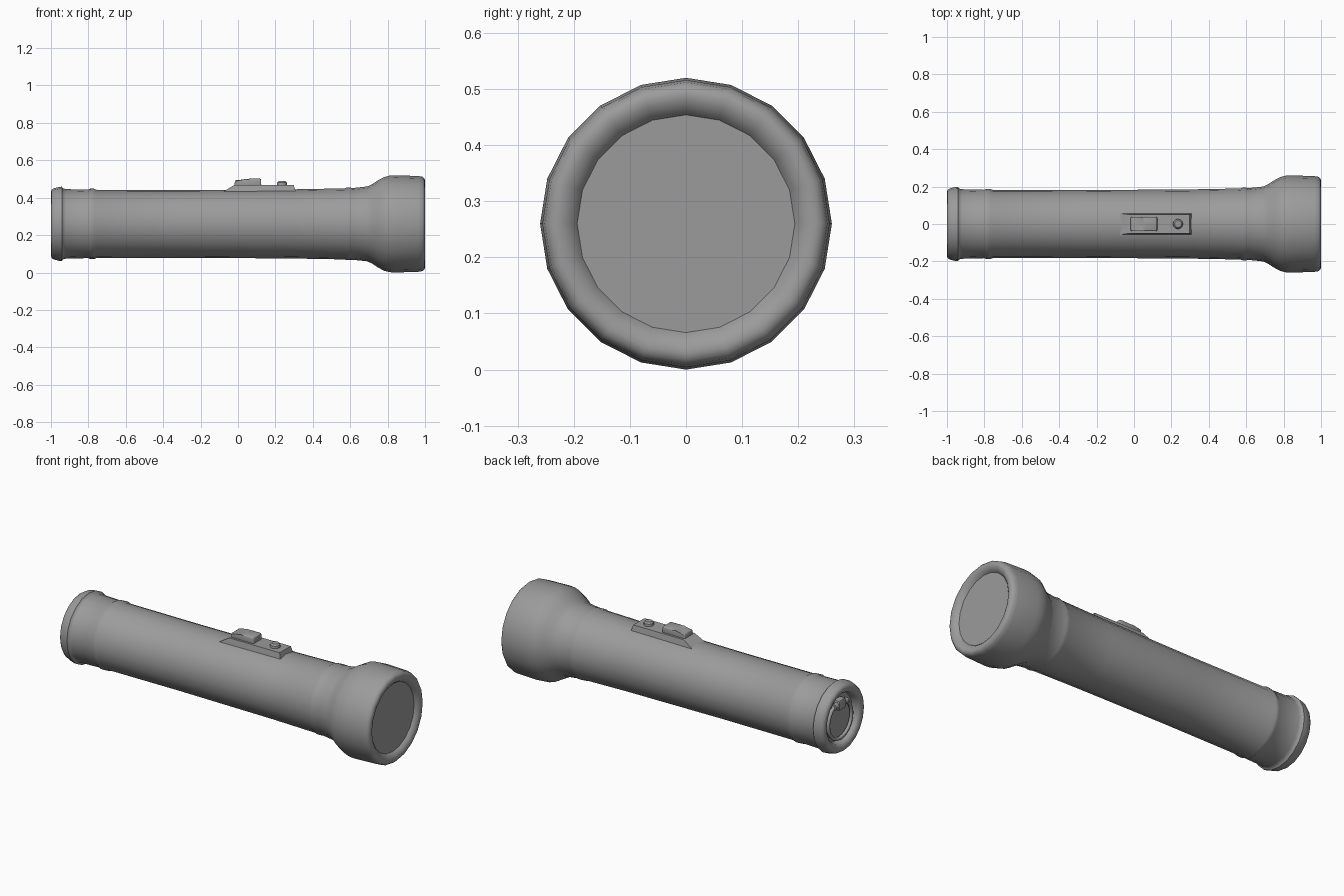
import bpy, bmesh, math
from mathutils import Matrix, Vector

if "Cube" in bpy.data.objects:
    bpy.data.objects.remove(bpy.data.objects["Cube"])

CZ = 0.26      # height of the torch axis
SIDES = 20

paint = bpy.data.materials.new("dark_grey")
paint.diffuse_color = (0.33, 0.33, 0.33, 1)
paint.use_nodes = True
paint.node_tree.nodes["Principled BSDF"].inputs["Base Color"].default_value = paint.diffuse_color


def finish(name, bm, angle=35):
    bmesh.ops.recalc_face_normals(bm, faces=bm.faces[:])
    me = bpy.data.meshes.new(name)
    bm.to_mesh(me)
    bm.free()
    for p in me.polygons:
        p.use_smooth = True
    me.set_sharp_from_angle(angle=math.radians(angle))
    me.materials.append(paint)
    ob = bpy.data.objects.new(name, me)
    bpy.context.collection.objects.link(ob)
    return ob


def lathe(name, profile, cap_start=False, cap_end=False, angle=60):
    """Spin (x, radius) points around the torch axis."""
    bm = bmesh.new()
    rings = []
    for x, r in profile:
        ring = []
        for i in range(SIDES):
            a = 2 * math.pi * i / SIDES
            ring.append(bm.verts.new((x, r * math.sin(a), CZ + r * math.cos(a))))
        rings.append(ring)
    for a, b in zip(rings, rings[1:]):
        for i in range(SIDES):
            j = (i + 1) % SIDES
            bm.faces.new((a[i], a[j], b[j], b[i]))
    if cap_start:
        bm.faces.new(rings[0])
    if cap_end:
        bm.faces.new(rings[-1])
    return finish(name, bm, angle)


def tapered_box(name, low, high, bevel=0.0):
    """Box between two rectangles, each (x0, x1, half_width, z)."""
    bm = bmesh.new()
    rects = []
    for x0, x1, w, z in (low, high):
        rects.append([bm.verts.new(c) for c in
                      ((x0, -w, z), (x1, -w, z), (x1, w, z), (x0, w, z))])
    lo, hi = rects
    bm.faces.new(lo)
    bm.faces.new(hi)
    for i in range(4):
        j = (i + 1) % 4
        bm.faces.new((lo[i], lo[j], hi[j], hi[i]))
    if bevel:
        bmesh.ops.bevel(bm, geom=bm.edges[:], offset=bevel, segments=2,
                        profile=0.5, affect='EDGES')
    return finish(name, bm)


def side_prism(name, points, half_width, bevel):
    """Extrude an (x, z) side outline across y, with softened edges."""
    bm = bmesh.new()
    a = [bm.verts.new((x, -half_width, z)) for x, z in points]
    b = [bm.verts.new((x, half_width, z)) for x, z in points]
    bm.faces.new(a)
    bm.faces.new(b)
    for i in range(len(a)):
        j = (i + 1) % len(a)
        bm.faces.new((a[i], a[j], b[j], b[i]))
    bmesh.ops.bevel(bm, geom=bm.edges[:], offset=bevel, segments=2,
                    profile=0.5, affect='EDGES')
    return finish(name, bm, 50)


def cylinder(name, centre, r1, r2, depth, rot=Matrix.Identity(4), segs=12):
    bm = bmesh.new()
    bmesh.ops.create_cone(bm, cap_ends=True, segments=segs, radius1=r1, radius2=r2,
                          depth=depth, matrix=Matrix.Translation(centre) @ rot)
    return finish(name, bm)


# One smooth shell: tail recess, tail lip, barrel bands, flared head, front rim
lathe("housing", [
    (-0.955, 0.135), (-0.985, 0.141), (-0.995, 0.152), (-1.0, 0.168), (-0.997, 0.182),
    (-0.985, 0.190), (-0.955, 0.198), (-0.942, 0.199), (-0.936, 0.190), (-0.92, 0.186),
    (-0.80, 0.183), (-0.79, 0.188), (-0.77, 0.188), (-0.755, 0.182),
    (-0.30, 0.181), (0.30, 0.185), (0.57, 0.190), (0.58, 0.194), (0.60, 0.194),
    (0.615, 0.192), (0.69, 0.200), (0.715, 0.211), (0.75, 0.234), (0.78, 0.250),
    (0.81, 0.258), (0.84, 0.260), (0.965, 0.256), (0.987, 0.252), (0.997, 0.243),
    (1.0, 0.232), (0.998, 0.220), (0.993, 0.210), (0.986, 0.201), (0.976, 0.194)],
    cap_start=True)

# Flat lens inside the rim
lathe("lens", [(0.95, 0.194), (0.977, 0.194)], cap_start=True, cap_end=True)

# Hanging ring folded into the tail recess
bpy.ops.mesh.primitive_torus_add(major_segments=24, minor_segments=8,
                                 major_radius=0.105, minor_radius=0.010,
                                 location=(-0.972, 0, CZ - 0.012),
                                 rotation=(0, math.pi / 2, 0))
ring = bpy.context.object
ring.name = "hanging_ring"
ring.data.materials.append(paint)
for p in ring.data.polygons:
    p.use_smooth = True

# Clasp that holds the ring
tapered_box("ring_clasp", (-0.990, -0.950, 0.030, 0.310), (-0.990, -0.950, 0.030, 0.368), 0.008)
turn = Matrix.Rotation(math.pi / 2, 4, 'X')
for side, label in ((-1, "right"), (1, "left")):
    cylinder("clasp_knuckle_" + label, Vector((-0.973, side * 0.045, 0.338)),
             0.018, 0.018, 0.026, turn)

# Switch plate, stepped slider and signal button
tapered_box("switch_plate", (-0.10, 0.312, 0.060, 0.42), (-0.02, 0.298, 0.050, 0.468))
side_prism("switch_slider", [(-0.02, 0.455), (0.125, 0.455), (0.123, 0.502), (0.058, 0.502),
                             (0.042, 0.494), (-0.016, 0.494)], 0.038, 0.006)
cylinder("signal_button_base", Vector((0.235, 0, 0.470)), 0.028, 0.026, 0.022)
cylinder("signal_button_top", Vector((0.235, 0, 0.4855)), 0.026, 0.018, 0.009)
